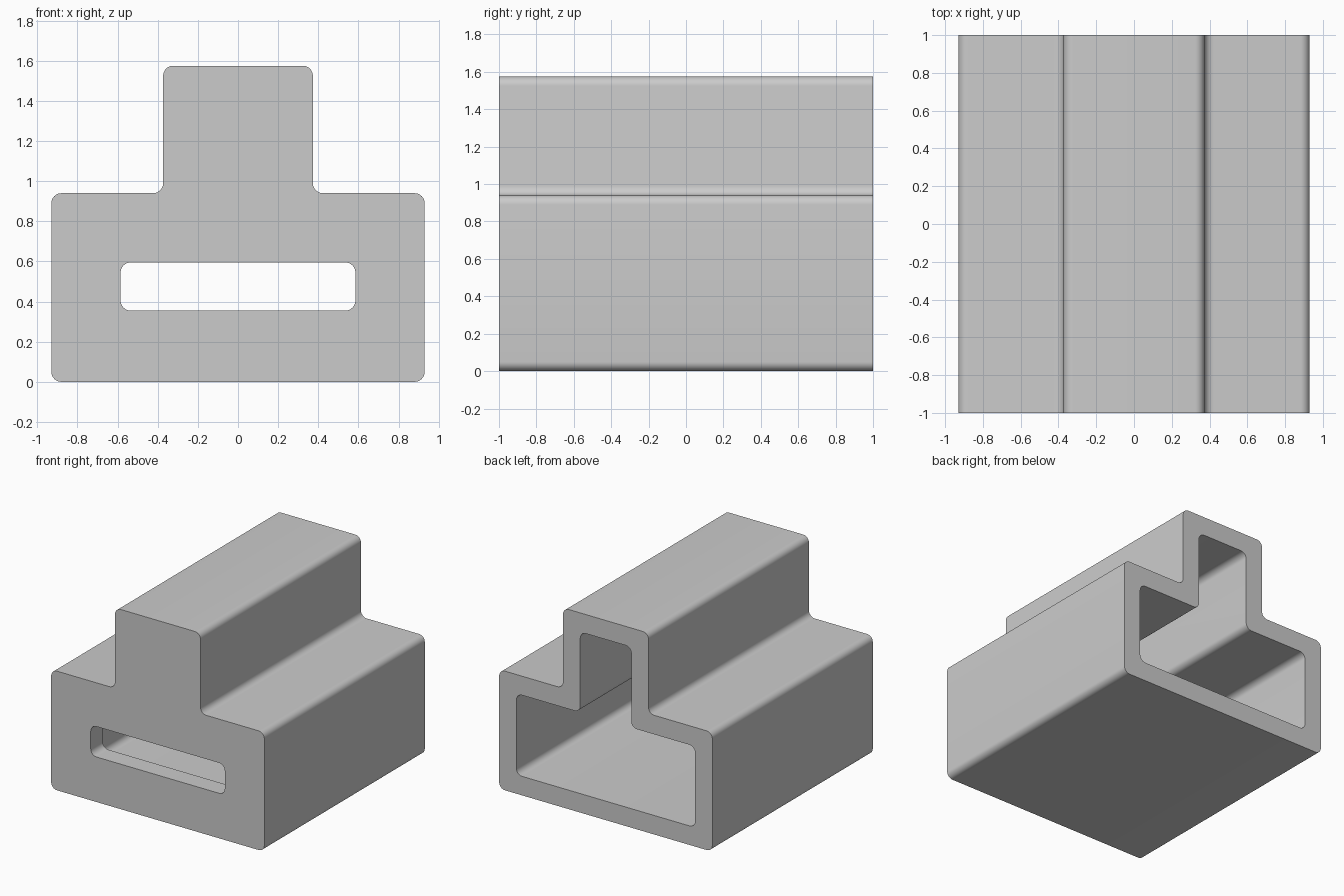
import bpy, bmesh, math
from mathutils import Vector

cube = bpy.data.objects.get("Cube")
if cube:
    bpy.data.objects.remove(cube)

WALL = 0.15
RADIUS = 0.05


def fillet(points, radius, steps=8):
    """Round every right-angled corner of a closed outline."""
    outline = []
    for i, p in enumerate(points):
        corner = Vector(p)
        a = (Vector(points[i - 1]) - corner).normalized() * radius
        b = (Vector(points[(i + 1) % len(points)]) - corner).normalized() * radius
        for s in range(steps + 1):
            t = s / steps * math.pi / 2
            outline.append(corner + a * (1 - math.sin(t)) + b * (1 - math.cos(t)))
    return outline


def mirrored(half):
    """Complete an outline from its +x half, listed bottom to top."""
    return half + [(-x, z) for x, z in reversed(half)]


def prism(name, half, y0, y1):
    """Extrude a filleted symmetric outline along y."""
    bm = bmesh.new()
    face = bm.faces.new([bm.verts.new((p.x, y0, p.y))
                         for p in fillet(mirrored(half), RADIUS)])
    extruded = bmesh.ops.extrude_face_region(bm, geom=[face], use_keep_orig=True)["geom"]
    moved = [g for g in extruded if isinstance(g, bmesh.types.BMVert)]
    bmesh.ops.translate(bm, verts=moved, vec=(0, y1 - y0, 0))
    bmesh.ops.recalc_face_normals(bm, faces=bm.faces)
    mesh = bpy.data.meshes.new(name)
    bm.to_mesh(mesh)
    bm.free()
    obj = bpy.data.objects.new(name, mesh)
    bpy.context.collection.objects.link(obj)
    return obj


def stepped(inset):
    """Right half of the stepped section, inset by a wall thickness."""
    base, tower, shoulder, top = 0.93, 0.373, 0.94, 1.575
    return [(base - inset, inset), (base - inset, shoulder - inset),
            (tower - inset, shoulder - inset), (tower - inset, top - inset)]


# Stepped housing, closed at the front and open at the back
housing = prism("stepped_housing", stepped(0), -1, 1)
cavity = prism("cavity_cutter", stepped(WALL), -1 + WALL, 1.2)
# Slot through the front wall
slot = prism("slot_cutter", [(0.585, 0.355), (0.585, 0.595)], -1.2, -0.7)

bpy.context.view_layer.objects.active = housing
for cutter in (cavity, slot):
    cutter.hide_render = True
    cut = housing.modifiers.new("cut", "BOOLEAN")
    cut.operation = "DIFFERENCE"
    cut.solver = "EXACT"
    cut.object = cutter
    bpy.ops.object.modifier_apply(modifier=cut.name)
    bpy.data.objects.remove(cutter)

# Plain grey finish
grey = bpy.data.materials.new("plain_grey")
grey.use_nodes = True
colour = (0.6, 0.6, 0.6, 1)
grey.diffuse_color = colour
grey.node_tree.nodes["Principled BSDF"].inputs["Base Color"].default_value = colour
housing.data.materials.clear()
housing.data.materials.append(grey)

# Smooth fillets, sharp rims
bpy.ops.object.select_all(action="DESELECT")
housing.select_set(True)
bpy.ops.object.shade_smooth_by_angle(angle=math.radians(30))
